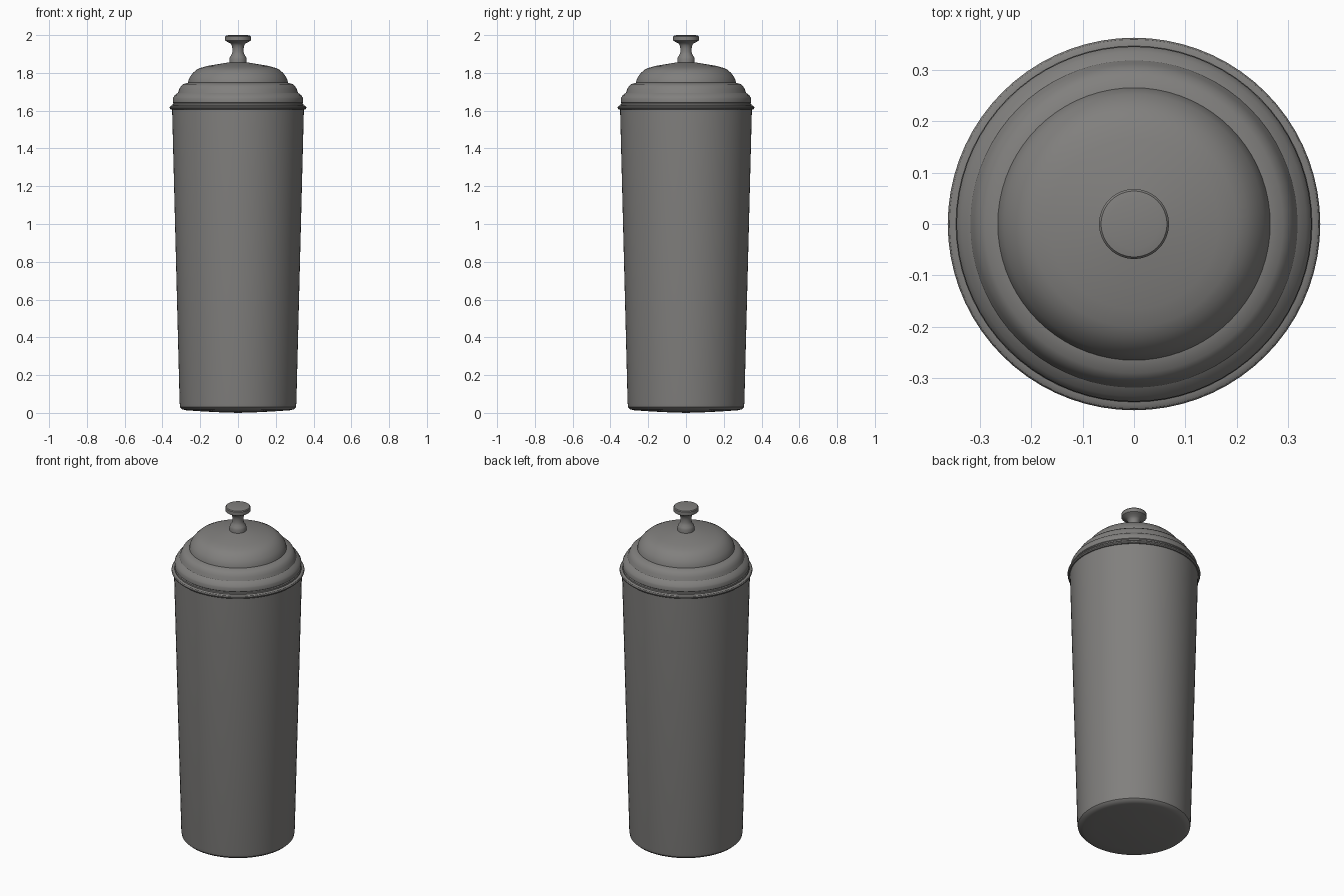
import bpy, bmesh, math

# One painted metal colour
metal = bpy.data.materials.new("warm_grey_metal")
metal.diffuse_color = (0.22, 0.215, 0.208, 1)


def lathe(name, profile, segments=72, sharp=32):
    """Revolve a (radius, height) profile around the z axis."""
    bm = bmesh.new()
    verts = [bm.verts.new((r, 0, z)) for r, z in profile]
    edges = [bm.edges.new(pair) for pair in zip(verts, verts[1:])]
    bmesh.ops.spin(bm, geom=verts + edges, cent=(0, 0, 0), axis=(0, 0, 1),
                   angle=2 * math.pi, steps=segments, use_merge=True)
    bmesh.ops.remove_doubles(bm, verts=bm.verts, dist=1e-5)
    bmesh.ops.recalc_face_normals(bm, faces=bm.faces)
    mesh = bpy.data.meshes.new(name)
    bm.to_mesh(mesh)
    bm.free()
    mesh.materials.append(metal)
    obj = bpy.data.objects.new(name, mesh)
    bpy.context.collection.objects.link(obj)
    bpy.ops.object.select_all(action='DESELECT')
    obj.select_set(True)
    bpy.context.view_layer.objects.active = obj
    bpy.ops.object.shade_smooth_by_angle(angle=math.radians(sharp))
    return obj


# Tapered cup with a rounded, slightly bulging base
lathe("cup_body", [
    (0, 0), (0.12, 0.004), (0.22, 0.01), (0.275, 0.014), (0.295, 0.019),
    (0.306, 0.03), (0.309, 0.05), (0.349, 1.612), (0, 1.612)])

# Rolled rim where the lid sits on the cup
lathe("rim", [
    (0.34, 1.606), (0.355, 1.606), (0.361, 1.611), (0.362, 1.617),
    (0.359, 1.623), (0.352, 1.627), (0.34, 1.627)])

# Stepped collar of the lid
lathe("lid_collar", [
    (0.34, 1.62), (0.346, 1.627), (0.346, 1.636), (0.342, 1.64),
    (0.345, 1.643), (0.345, 1.664), (0.342, 1.67), (0.335, 1.682),
    (0.318, 1.694), (0.311, 1.714), (0.303, 1.729), (0.29, 1.74),
    (0.265, 1.748), (0.25, 1.749)])

# Shallow dome
lathe("lid_dome", [
    (0.265, 1.747), (0.262, 1.762), (0.253, 1.781), (0.239, 1.799),
    (0.222, 1.815), (0.2, 1.826), (0.165, 1.836), (0.12, 1.844),
    (0.06, 1.854), (0, 1.858)])

# Knob with a flared foot, thin neck and bevelled disc
lathe("lid_knob", [
    (0.046, 1.85), (0.046, 1.874), (0.042, 1.885), (0.034, 1.896),
    (0.03, 1.91), (0.03, 1.93), (0.033, 1.945), (0.041, 1.957),
    (0.058, 1.965), (0.068, 1.971), (0.068, 1.992), (0.064, 1.997),
    (0.049, 2.0), (0, 2.0)], 48)
